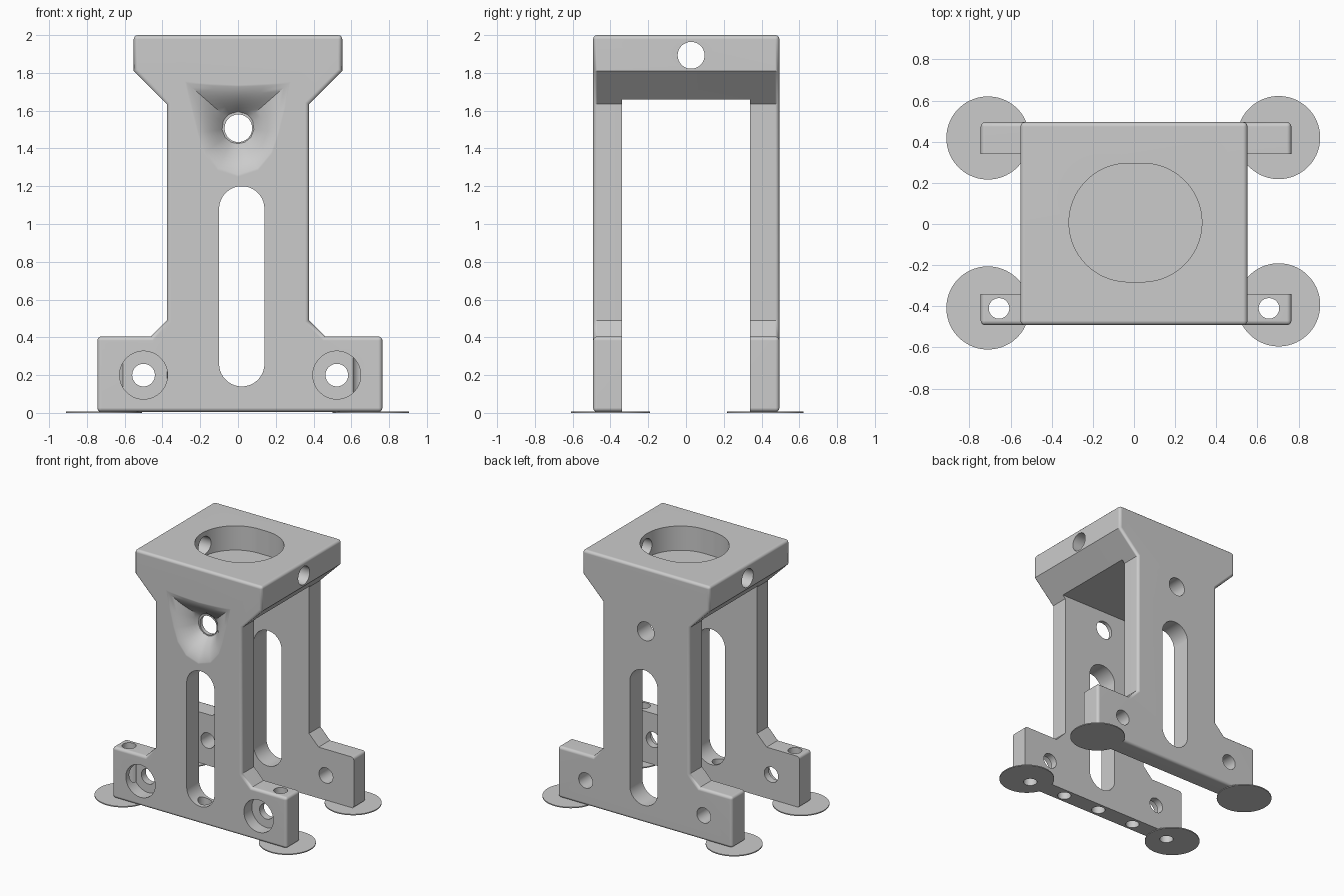
import bpy, bmesh
from math import sin, cos, pi, hypot
from mathutils import Vector

if "Cube" in bpy.data.objects:
    bpy.data.objects.remove(bpy.data.objects["Cube"])

grey = bpy.data.materials.new("light grey")
grey.use_nodes = True
grey.diffuse_color = (0.6, 0.6, 0.6, 1)
grey.node_tree.nodes["Principled BSDF"].inputs["Base Color"].default_value = (0.6, 0.6, 0.6, 1)

PLACE = {"X": lambda u, v, d: (d, u, v),
         "Y": lambda u, v, d: (u, d, v),
         "Z": lambda u, v, d: (u, v, d)}


def loft(name, rings):
    """Closed solid through a list of matching rings."""
    bm = bmesh.new()
    loops = [[bm.verts.new(p) for p in ring] for ring in rings]
    n = len(loops[0])
    for a, b in zip(loops, loops[1:]):
        for i in range(n):
            j = (i + 1) % n
            bm.faces.new((a[i], a[j], b[j], b[i]))
    bm.faces.new(loops[0])
    bm.faces.new(loops[-1])
    bmesh.ops.recalc_face_normals(bm, faces=bm.faces)
    mesh = bpy.data.meshes.new(name)
    bm.to_mesh(mesh)
    bm.free()
    mesh.materials.append(grey)
    obj = bpy.data.objects.new(name, mesh)
    bpy.context.collection.objects.link(obj)
    return obj


def prism(name, points, axis, lo, hi):
    return loft(name, [[PLACE[axis](u, v, d) for u, v in points] for d in (lo, hi)])


def stadium(u, v, r, du=0, dv=0, steps=48):
    """Circle outline, stretched by du or dv into a rounded slot."""
    pts = []
    for i in range(steps):
        a = 2 * pi * (i + 0.5) / steps
        c, s = cos(a), sin(a)
        pts.append((u + r * c + (du if c > 0 else -du), v + r * s + (dv if s > 0 else -dv)))
    return pts


def apply(obj, kind, **settings):
    mod = obj.modifiers.new(kind.title(), kind)
    for key, value in settings.items():
        setattr(mod, key, value)
    bpy.context.view_layer.objects.active = obj
    bpy.ops.object.modifier_apply(modifier=mod.name)


def cut(obj, cutter):
    cutter.hide_render = True
    apply(obj, "BOOLEAN", operation="DIFFERENCE", solver="EXACT", object=cutter)
    bpy.data.objects.remove(cutter)


def finish(obj):
    bpy.ops.object.select_all(action="DESELECT")
    obj.select_set(True)
    bpy.context.view_layer.objects.active = obj
    bpy.ops.object.shade_smooth_by_angle(angle=0.56)
    mod = obj.modifiers.new("Normals", "WEIGHTED_NORMAL")
    mod.keep_sharp = True


# Stand: one outline with feet, legs and flared head, pulled front to back
right = [(0.765, 0.005), (0.765, 0.405), (0.46, 0.405), (0.377, 0.49),
         (0.377, 1.635), (0.552, 1.81), (0.552, 2.0)]
left = [(max(-u, -0.555) if v > 1 else -min(u, 0.745), v) for u, v in reversed(right)]
stand = prism("stand", right + left, "Y", -0.492, 0.495)
apply(stand, "BEVEL", width=0.022, segments=3, limit_method="ANGLE", angle_limit=0.9)

# Gap between the front and back legs
cut(stand, prism("leg_gap", [(-0.34, -1), (0.34, -1), (0.34, 1.658), (-0.34, 1.658)], "X", -2, 2))

# Smooth dent sunk into the front, around the upper hole
half = [(0, 1.76), (0.16, 1.77), (0.32, 1.79), (0.28, 1.63), (0.24, 1.48),
        (0.2, 1.36), (0.12, 1.26), (0, 1.22)]
edge = half + [(-u, v) for u, v in reversed(half[1:-1])]
rings = []
for step in range(11):
    t = step / 10
    depth = 0.125 * (1 - t) ** 2 - 0.003
    ring = []
    for u, v in edge:
        out = Vector((u, v - 1.51))
        p = out.normalized() * (0.085 + t * (out.length - 0.085))
        ring.append((p.x, -0.492 + depth, 1.51 + p.y))
    rings.append(ring)
rings.append([(x, -0.6, z) for x, y, z in rings[-1]])
cut(stand, loft("dent", rings))

# Long slots and upper holes through both pairs of legs
cut(stand, prism("slot", stadium(0.02, 0.67, 0.12, dv=0.41), "Y", -1, 1))
cut(stand, prism("upper_hole", stadium(0.002, 1.507, 0.073), "Y", -1, 1))

# Oval pocket in the top and the cross hole through the head
cut(stand, prism("pocket", stadium(0.007, 0.007, 0.288, du=0.035, steps=72), "Z", 1.81, 3))
cut(stand, prism("cross_hole", stadium(0.027, 1.893, 0.071), "X", -1, 1))

# Foot holes, widened at the front
for x in (-0.5, 0.523):
    cut(stand, prism("foot_hole", stadium(x, 0.2, 0.06), "Y", -1, 1))
    cut(stand, prism("foot_recess", stadium(x, 0.2, 0.127), "Y", -1, -0.395))

# Row of upright holes along the front foot
for i in range(-2, 3):
    top = 1 if abs(i) == 2 else 0.24
    cut(stand, prism("upright_hole", stadium(i * 0.328, -0.41, 0.05, steps=32), "Z", -1, top))
finish(stand)

# Thin round pads under the four foot ends
for name, x, y in (("front_right_pad", -0.71, -0.408), ("front_left_pad", 0.703, -0.393),
                   ("back_right_pad", -0.71, 0.418), ("back_left_pad", 0.703, 0.42)):
    pad = prism(name, stadium(x, y, 0.202, steps=64), "Z", 0, 0.008)
    if y < 0:
        side = 0.656 if x > 0 else -0.656
        cut(pad, prism("pad_hole", stadium(side, -0.41, 0.05, steps=32), "Z", -1, 1))
    finish(pad)
